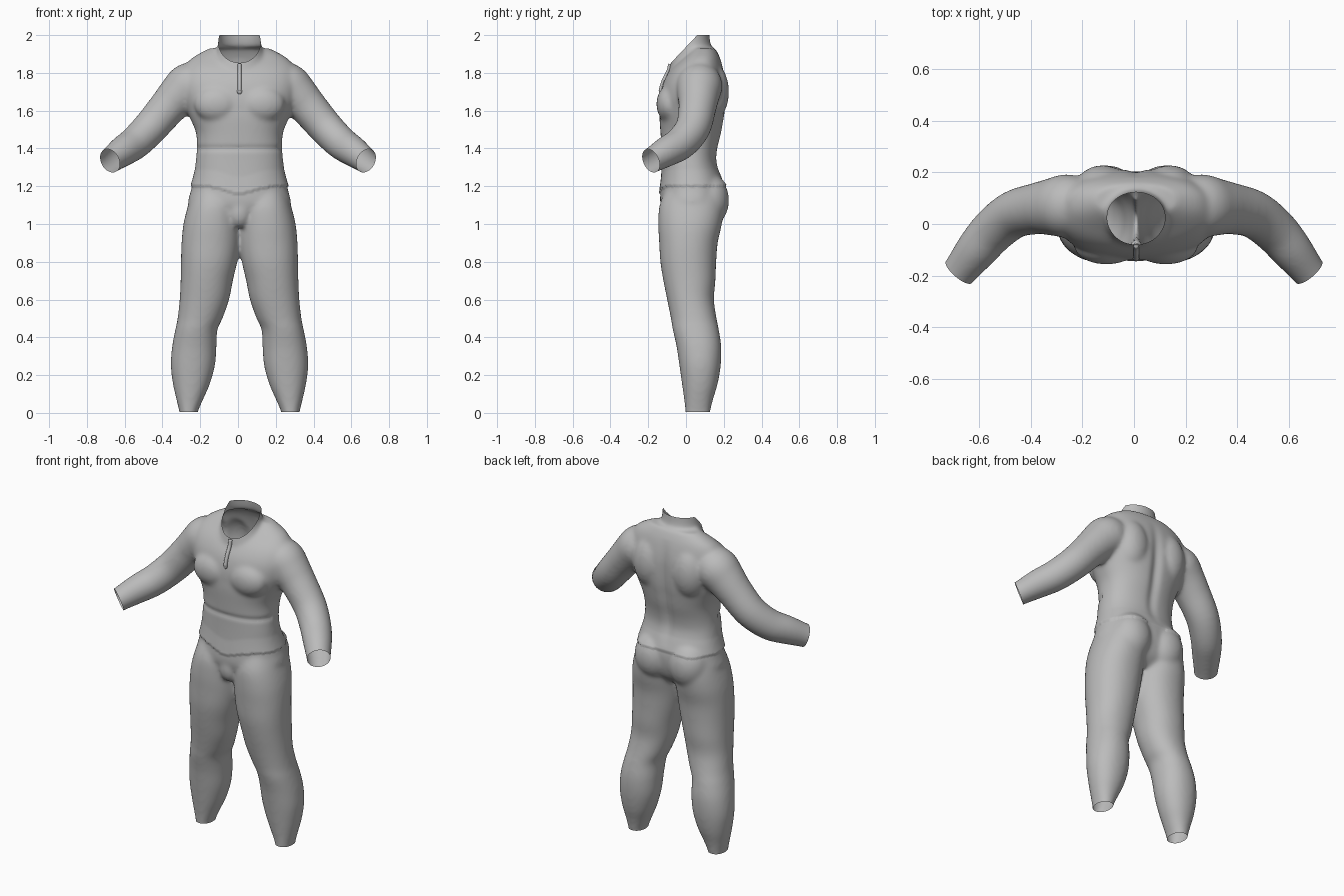
import bpy, bmesh, math
from mathutils import Vector, Matrix
from mathutils.bvhtree import BVHTree

if "Cube" in bpy.data.objects:
    bpy.data.objects.remove(bpy.data.objects["Cube"])

CX = 0.008  # the torso and legs sit slightly off centre


def spline(rows, n=4):
    """Catmull-Rom refinement of a short list of tuples."""
    out = []
    for i in range(len(rows) - 1):
        p = [rows[max(0, min(len(rows) - 1, i + k))] for k in (-1, 0, 1, 2)]
        for s in range(n):
            t = s / n
            out.append([0.5 * (2 * b + (c - a) * t + (2 * a - 5 * b + 4 * c - d) * t * t
                               + (3 * b - a - 3 * c + d) * t ** 3) for a, b, c, d in zip(*p)])
    out.append(list(rows[-1]))
    return out


def skin(bm, rings):
    """Bridge rings of points into a closed tube."""
    vs = [[bm.verts.new(p) for p in r] for r in rings]
    n = len(vs[0])
    for a, b in zip(vs, vs[1:]):
        for i in range(n):
            bm.faces.new((a[i], a[(i + 1) % n], b[(i + 1) % n], b[i]))
    bm.faces.new(vs[0][::-1])
    bm.faces.new(vs[-1])


def loft(bm, rows, power=2.3, n=40):
    """Stack of horizontal superellipses: z, x min, x max, y front, y back."""
    rings = []
    for z, x0, x1, y0, y1 in spline(rows):
        ring = []
        for i in range(n):
            a = 2 * math.pi * i / n
            c, s = math.cos(a), math.sin(a)
            ring.append(((x0 + x1) / 2 + (x1 - x0) / 2 * math.copysign(abs(c) ** (2 / power), c),
                         (y0 + y1) / 2 + (y1 - y0) / 2 * math.copysign(abs(s) ** (2 / power), s), z))
        rings.append(ring)
    skin(bm, rings)


def tube(bm, rows, n=32, sub=4):
    """Round tube along a path: x, y, z, radius."""
    pts = spline(rows, sub)
    rings = []
    for i, p in enumerate(pts):
        d = Vector(pts[min(i + 1, len(pts) - 1)][:3]) - Vector(pts[max(i - 1, 0)][:3])
        side = d.cross(Vector((0.3, 1, 0.1))).normalized()
        up = side.cross(d).normalized()
        rings.append([Vector(p[:3]) + p[3] * (side * math.cos(2 * math.pi * k / n)
                      + up * math.sin(2 * math.pi * k / n)) for k in range(n)])
    skin(bm, rings)


def blob(bm, c, r):
    bmesh.ops.create_uvsphere(bm, u_segments=32, v_segments=20, radius=1,
                              matrix=Matrix.Translation(c) @ Matrix.Diagonal((*r, 1)))


def cut(bm, co, no, test):
    """Trim away everything beyond a plane, only among the chosen faces."""
    faces = [f for f in bm.faces if test(f.calc_center_median())]
    geom = set(faces)
    for f in faces:
        geom.update(f.edges)
        geom.update(f.verts)
    bmesh.ops.bisect_plane(bm, geom=list(geom), plane_co=co, plane_no=no, clear_outer=True)


def make(name, bm, mat):
    me = bpy.data.meshes.new(name)
    bm.to_mesh(me)
    ob = bpy.data.objects.new(name, me)
    bpy.context.collection.objects.link(ob)
    me.materials.append(mat)
    return ob


grey = bpy.data.materials.new("plain grey")
grey.diffuse_color = (0.5, 0.5, 0.5, 1)
grey.use_nodes = True
grey.node_tree.nodes["Principled BSDF"].inputs["Base Color"].default_value = grey.diffuse_color

bm = bmesh.new()

# torso: z, half width, front, back
torso = [(1.93, .16, .03, .155), (1.88, .25, -.02, .18), (1.82, .30, -.08, .198),
         (1.75, .315, -.12, .21), (1.67, .305, -.138, .212), (1.60, .28, -.14, .208),
         (1.55, .257, -.14, .2), (1.48, .23, -.135, .188), (1.40, .226, -.13, .168),
         (1.33, .232, -.13, .163), (1.25, .243, -.132, .185), (1.18, .257, -.135, .2),
         (1.10, .27, -.135, .195), (1.03, .2, -.1, .17), (.98, .1, -.04, .12)]
loft(bm, [(z, CX - w, CX + w, a, b) for z, w, a, b in torso])

# neck stump
neck = [(1.70, .2, -.11, .19), (1.82, .16, -.088, .18), (1.90, .127, -.07, .15),
        (1.97, .113, -.062, .127), (2.08, .112, -.062, .12)]
loft(bm, [(z, CX - w, CX + w, a, b) for z, w, a, b in neck], 2)

# trouser legs: z, inner, outer, front, back
leg = [(1.2, .02, .24, -.1, .18), (1.1, 0, .272, -.14, .2), (1.0, -.005, .297, -.147, .19),
       (.9, -.002, .307, -.142, .168), (.8, .012, .31, -.136, .16), (.7, .035, .312, -.12, .156),
       (.6, .055, .317, -.1, .148), (.5, .09, .328, -.08, .162), (.44, .117, .34, -.07, .174),
       (.35, .122, .357, -.05, .187), (.25, .13, .364, -.035, .184), (.15, .158, .352, -.021, .167),
       (.07, .193, .334, -.01, .143), (0, .222, .318, -.003, .128), (-.06, .225, .315, 0, .125)]
# sleeves: x, y, z, radius
arm = [(.20, .07, 1.75, .11), (.26, .07, 1.73, .123), (.315, .066, 1.68, .112),
       (.375, .06, 1.615, .1), (.465, .037, 1.51, .093), (.545, -.025, 1.43, .088),
       (.61, -.10, 1.385, .081), (.677, -.185, 1.335, .067), (.72, -.24, 1.305, .066)]
for s in (-1, 1):
    loft(bm, [(z, *sorted((CX + s * a, CX + s * b)), f, k) for z, a, b, f, k in leg], 2.15)
    tube(bm, [(s * x, y, z, r) for x, y, z, r in arm])
    blob(bm, (CX + s * .115, -.085, 1.635), (.125, .072, .1))   # chest
    blob(bm, (CX + s * .13, .13, 1.70), (.11, .098, .16))       # shoulder blade
    blob(bm, (CX + s * .115, .12, 1.125), (.12, .108, .14))     # seat
blob(bm, (CX, -.09, 1.06), (.06, .05, .08))

# fuse the parts into one soft skin
suit = make("body_suit", bm, grey)
bm.free()
rm = suit.modifiers.new("fuse", 'REMESH')
rm.mode = 'VOXEL'
rm.voxel_size = 0.01
sm = suit.modifiers.new("soften", 'SMOOTH')
sm.factor = 0.5
sm.iterations = 16
fused = bpy.data.meshes.new_from_object(suit.evaluated_get(bpy.context.evaluated_depsgraph_get()))
suit.modifiers.clear()
suit.data = fused

bm = bmesh.new()
bm.from_mesh(fused)
bm.normal_update()

# jacket hem, belly crease and spine groove
for v in bm.verts:
    x, y, z = v.co.x - CX, v.co.y, v.co.z
    if abs(x) > .35:
        continue
    hem = 1.2 - (.04 * math.exp(-(x / .1) ** 2) if y < 0 else 0)
    push = 0
    if hem <= z < hem + .09:
        push = .008 * (1 - (z - hem) / .09)
    if y < 0:
        push -= .006 * math.exp(-((z - 1.40) / .015) ** 2)
    groove = 0
    if y > .05 and 1.22 < z < 1.88:
        groove = .016 * math.exp(-(x / .03) ** 2) * math.sin(math.pi * (z - 1.22) / .66)
    v.co += v.normal * push - Vector((0, groove, 0))

# open the ankles, cuffs and collar
cut(bm, (0, 0, .004), (0, 0, -1), lambda c: c.z < .3)
for s in (-1, 1):
    cut(bm, (s * .677, -.187, 1.335), (s * .60, -.70, -.33), lambda c: c.x * s > .5)
collar = lambda c: abs(c.x - CX) < .15 and c.z > 1.78 and c.y > -.1
cut(bm, (0, 0, 2.0), (0, 0, 1), collar)
cut(bm, (0, -.062, 1.872), (0, -1.0, .95), collar)
bm.to_mesh(fused)
tree = BVHTree.FromBMesh(bm)
bm.free()
fused.materials.clear()
fused.materials.append(grey)

# front zip: a thin cord laid on the chest, with a small pull at its foot
bm = bmesh.new()
path = []
for i in range(10):
    z = 1.865 - i * .018
    hit = tree.ray_cast(Vector((CX, -1, z)), Vector((0, 1, 0)))[0]
    if hit and hit.y < 0:
        path.append((CX, hit.y - .002, z, .011))
tube(bm, path, 12, 2)
blob(bm, path[-1][:3], (.013, .008, .016))
zipper = make("front_zip", bm, grey)
bm.free()

for ob in (suit, zipper):
    for p in ob.data.polygons:
        p.use_smooth = True
